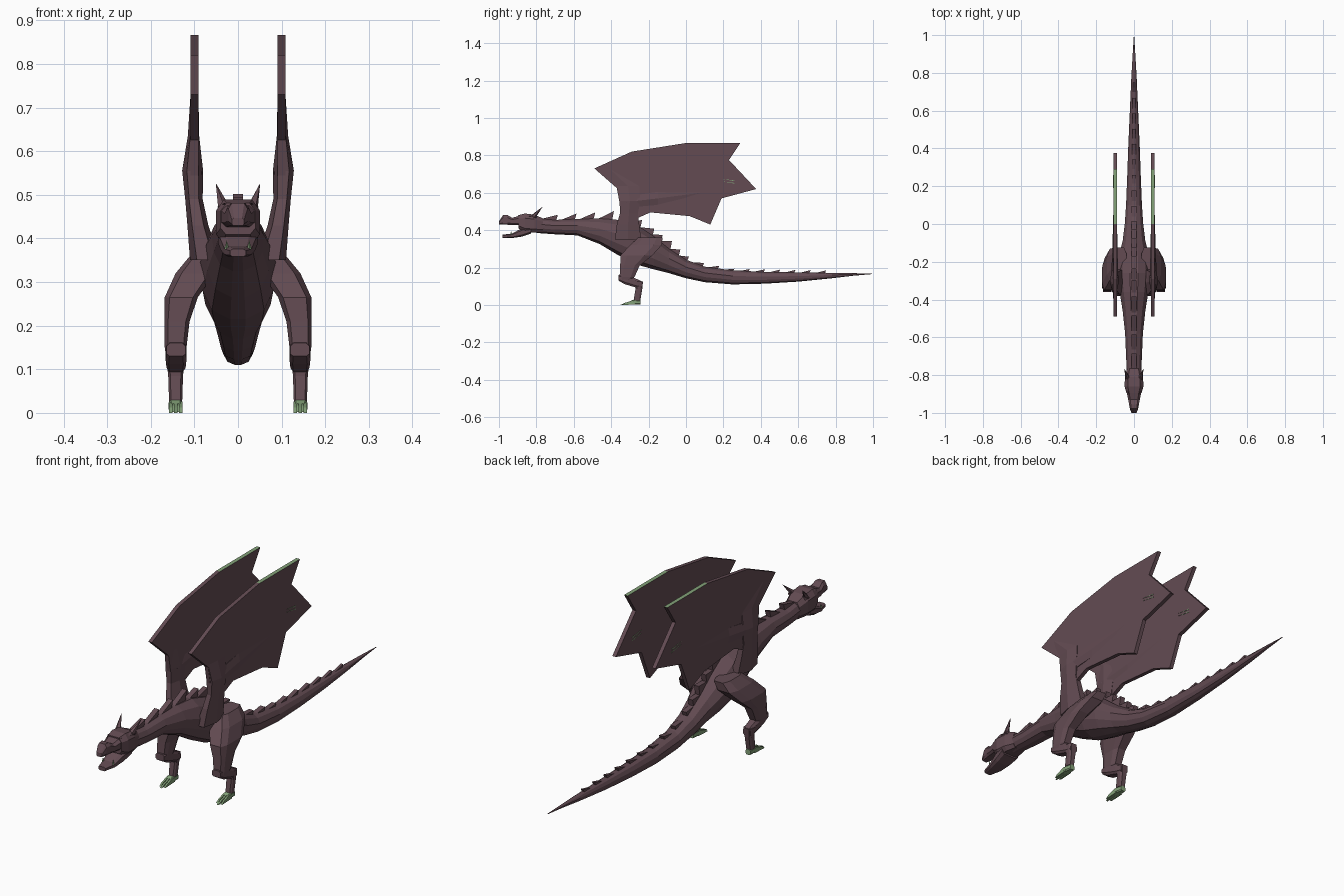
import bpy, bmesh, math
from mathutils import Vector


def material(name, colour):
    m = bpy.data.materials.new(name)
    m.diffuse_color = (*colour, 1)
    return m


HIDE = material("maroon hide", (0.125, 0.071, 0.086))
CLAW = material("pale green", (0.23, 0.36, 0.19))


def finish(name, bm, mats):
    bmesh.ops.recalc_face_normals(bm, faces=bm.faces)
    me = bpy.data.meshes.new(name)
    bm.to_mesh(me)
    bm.free()
    for m in mats:
        me.materials.append(m)
    ob = bpy.data.objects.new(name, me)
    bpy.context.collection.objects.link(ob)
    return ob


def loft(name, section, rings, axis="y", side=1, mat=HIDE):
    """Skin rings (x, y, z, half width, half depth) lying across the given axis."""
    bm = bmesh.new()
    loops = []
    for x, y, z, w, d in rings:
        pts = [(x + w * a, y, z + d * b) if axis == "y" else (x + w * a, y + d * b, z)
               for a, b in section]
        loops.append([bm.verts.new((side * p[0], p[1], p[2])) for p in pts])
    n = len(section)
    for a, b in zip(loops, loops[1:]):
        for i in range(n):
            bm.faces.new((a[i], a[(i + 1) % n], b[(i + 1) % n], b[i]))
    bm.faces.new(loops[0])
    bm.faces.new(loops[-1][::-1])
    return finish(name, bm, [mat])


def plate(name, outline, x, half, side=1, mats=(HIDE,), rule=None):
    """Extrude a (y, z) outline across x."""
    bm = bmesh.new()
    a = [bm.verts.new((side * (x - half), y, z)) for y, z in outline]
    b = [bm.verts.new((side * (x + half), y, z)) for y, z in outline]
    n = len(a)
    bm.faces.new(a)
    bm.faces.new(b[::-1])
    for i in range(n):
        bm.faces.new((a[i], a[(i + 1) % n], b[(i + 1) % n], b[i]))
    bmesh.ops.recalc_face_normals(bm, faces=bm.faces)
    if rule:
        for f in bm.faces:
            f.material_index = int(rule(f))
    return finish(name, bm, mats)


def spike(name, base, tip, r, sides=5, mat=HIDE):
    bm = bmesh.new()
    base, tip = Vector(base), Vector(tip)
    q = (tip - base).to_track_quat("Z", "Y")
    ring = [bm.verts.new(base + q @ Vector((r * math.cos(t), r * math.sin(t), 0)))
            for t in (2 * math.pi * i / sides for i in range(sides))]
    top = bm.verts.new(tip)
    bm.faces.new(ring)
    for i in range(sides):
        bm.faces.new((ring[i], ring[(i + 1) % sides], top))
    return finish(name, bm, [mat])


def mirrored(half):
    return half + [(-a, b) for a, b in reversed(half)]


BODY = mirrored([(.25, 1), (.72, .72), (1, .2), (.93, -.35), (.68, -.8), (.2, -1)])
HEX = mirrored([(.55, 1), (1, 0), (.55, -1)])
BOX = mirrored([(.65, 1), (1, .5), (1, -.6), (.7, -1)])

# Neck, body and tail: y, top, bottom, half width
spine = [(-.80, .465, .385, .037), (-.70, .455, .378, .042), (-.58, .46, .372, .047),
         (-.46, .462, .325, .060), (-.36, .455, .265, .076), (-.26, .425, .215, .088),
         (-.17, .365, .19, .080), (-.09, .300, .17, .060), (0, .242, .143, .049),
         (.10, .205, .122, .042), (.25, .185, .110, .036), (.42, .177, .114, .030),
         (.60, .174, .125, .022), (.78, .172, .143, .014), (.9, .170, .157, .007),
         (.995, .168, .165, .001)]
loft("body", BODY, [(0, y, (t + b) / 2, w, (t - b) / 2) for y, t, b, w in spine])


def back(y):
    for a, b in zip(spine, spine[1:]):
        if a[0] <= y <= b[0]:
            return a[1] + (b[1] - a[1]) * (y - a[0]) / (b[0] - a[0])


# Back spikes, sharp end toward the tail: y start, y peak, peak height
peaks = [(-.79, -.685, .482), (-.685, -.585, .489), (-.585, -.485, .495), (-.485, -.385, .502),
         (-.385, -.30, .475), (-.32, -.235, .455), (-.26, -.17, .408), (-.20, -.125, .375),
         (-.15, -.075, .342), (-.1, -.03, .297), (-.05, .015, .258)]
peaks += [(.015 + .0815 * i, .0965 + .0815 * i, .225 - .028 * min(i / 2, 1) - .0015 * i)
          for i in range(9)]
for y0, y1, z in peaks:
    w = .012 if y1 < .2 else .012 - .011 * (y1 - .2)
    plate("back_spike", [(y0, back(y0) - .008), (y1, z), (y1 - .012, back(y1) - .012)], 0, w)

# Head: skull running into the upper jaw and snout
loft("skull", BOX, [(0, -.765, .425, .036, .038), (0, -.81, .435, .048, .048),
                    (0, -.86, .439, .050, .050), (0, -.895, .445, .040, .036)])
loft("upper_jaw", BOX, [(0, -.88, .453, .041, .027), (0, -.93, .447, .031, .019),
                        (0, -.955, .455, .026, .026), (0, -.978, .455, .022, .026),
                        (0, -1, .438, .014, .009)])
loft("lower_jaw", BOX, [(0, -.83, .405, .046, .024), (0, -.88, .387, .040, .022),
                        (0, -.93, .370, .031, .012), (0, -.98, .367, .018, .009)])
for s in (-1, 1):
    # Horns, brows and fangs
    spike("horn", (s * .032, -.82, .468), (s * .051, -.765, .527), .014)
    spike("brow", (s * .034, -.80, .472), (s * .030, -.905, .481), .014, 4)
    spike("fang", (s * .026, -.935, .376), (s * .026, -.935, .396), .005, 4, CLAW)

    # Wing membrane with a pale strip on the rear top edge
    wing = [(-.37, .625), (-.49, .73), (-.29, .82), (0, .866), (.29, .866), (.23, .775),
            (.375, .62), (.19, .57), (.13, .43), (.02, .475), (-.19, .495), (-.27, .46),
            (-.35, .52)]
    plate("wing_membrane", wing, .1, .009, s, (HIDE, CLAW),
          lambda f: f.normal.z > .95 and f.calc_center_median().y > 0)

    # Wing arm with a bulging elbow, then a tapering ridge over the membrane
    loft("wing_arm", HEX, [(.075, -.31, .35, .035, .07), (.092, -.31, .43, .024, .060),
                           (.101, -.305, .49, .020, .048), (.104, -.30, .555, .024, .055),
                           (.102, -.31, .635, .013, .06), (.1, -.40, .72, .0095, .05)],
         "z", s)
    loft("wing_ridge", HEX, [(.103, -.32, .55, .021, .03), (.101, -.15, .57, .014, .035),
                             (.1, .08, .60, .009, .03)], "y", s)
    # Small claw marks on the membrane
    for z in (.655, .668):
        plate("wing_claw", [(.19, z + .006), (.26, z - .006), (.26, z - .002)], .1, .0105, s, (CLAW,))

    # Leg: thigh, shank and lower leg
    loft("thigh", BOX, [(.075, -.19, .36, .035, .065), (.098, -.215, .32, .045, .085),
                        (.130, -.265, .265, .038, .085), (.140, -.300, .21, .029, .052),
                        (.143, -.315, .15, .025, .04), (.143, -.325, .13, .022, .03)], "z", s)
    loft("shank", BOX, [(.142, -.36, .145, .022, .015), (.142, -.33, .140, .024, .028),
                        (.142, -.27, .118, .022, .024), (.142, -.235, .108, .018, .018)],
         "y", s)
    loft("lower_leg", BOX, [(.143, -.25, .125, .021, .02), (.143, -.252, .085, .017, .018),
                            (.143, -.262, .025, .015, .018)], "z", s)

    # Foot and three clawed toes
    loft("foot", BOX, [(.143, -.242, .014, .012, .012), (.143, -.275, .017, .016, .014),
                       (.143, -.295, .012, .015, .010)], "y", s, CLAW)
    for k in (-1, 0, 1):
        plate("toe", [(-.27, .003), (-.335, 0), (-.352 + .012 * abs(k), 0),
                      (-.325, .012), (-.28, .026)], .143 + .0115 * k, .004, s, (CLAW,))
